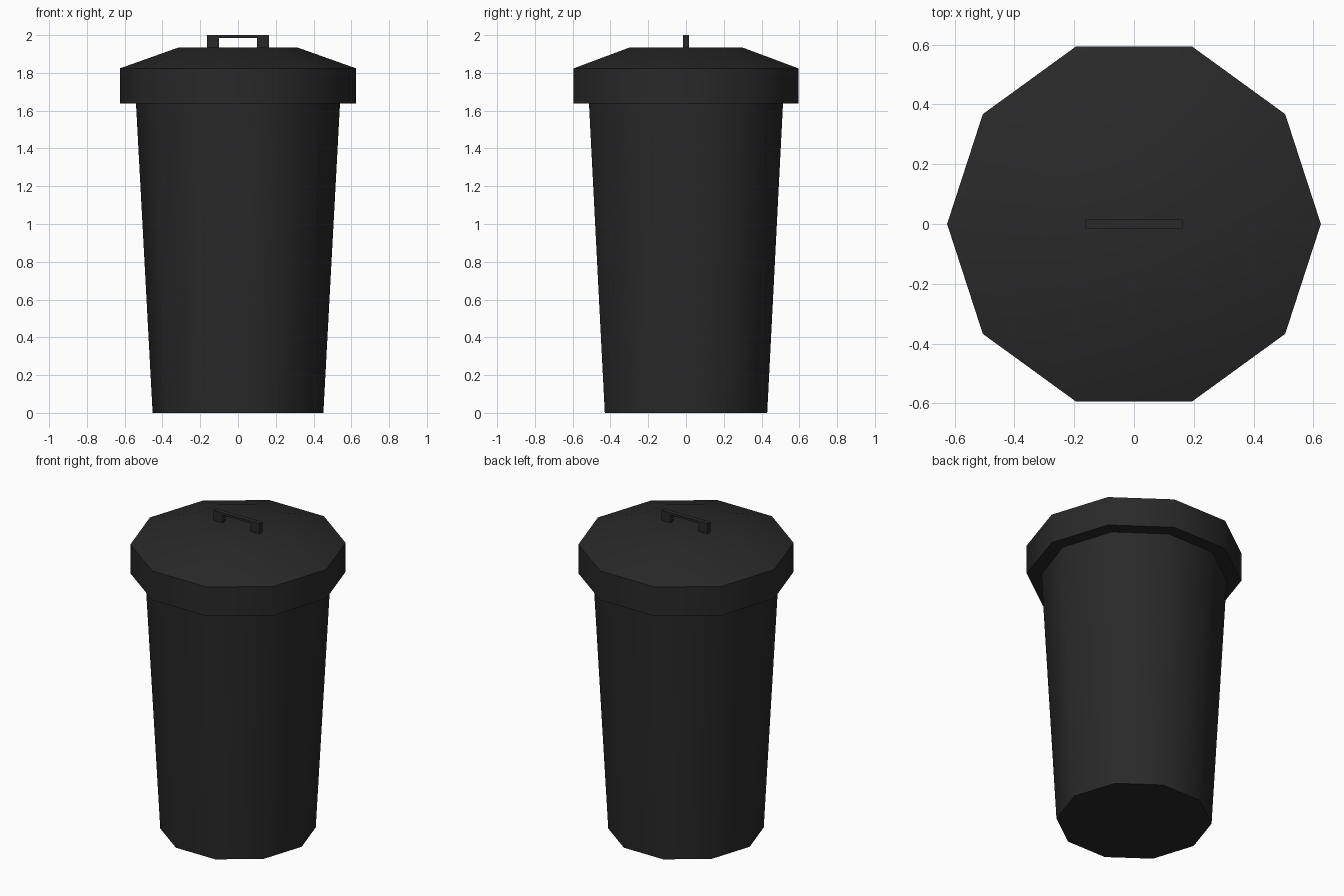
import bpy, bmesh
from math import cos, sin, tau, radians

if "Cube" in bpy.data.objects:
    bpy.data.objects.remove(bpy.data.objects["Cube"])

SIDES = 10

black = bpy.data.materials.new("black_plastic")
black.diffuse_color = (0.022, 0.022, 0.022, 1)
black.use_nodes = True
black.node_tree.nodes["Principled BSDF"].inputs["Base Color"].default_value = black.diffuse_color


def finish(name, bm):
    bmesh.ops.recalc_face_normals(bm, faces=bm.faces)
    mesh = bpy.data.meshes.new(name)
    bm.to_mesh(mesh)
    bm.free()
    mesh.materials.append(black)
    obj = bpy.data.objects.new(name, mesh)
    bpy.context.collection.objects.link(obj)
    return obj


def lathe(name, profile):
    """Closed ten-sided solid from (radius, z) rings, bottom to top."""
    bm = bmesh.new()
    rings = [[bm.verts.new((r * cos(tau * i / SIDES), r * sin(tau * i / SIDES), z))
              for i in range(SIDES)] for r, z in profile]
    for low, high in zip(rings, rings[1:]):
        for i in range(SIDES):
            j = (i + 1) % SIDES
            bm.faces.new((low[i], low[j], high[j], high[i]))
    bm.faces.new(rings[0][::-1])
    bm.faces.new(rings[-1])
    obj = finish(name, bm)
    bpy.ops.object.select_all(action='DESELECT')
    obj.select_set(True)
    bpy.context.view_layer.objects.active = obj
    bpy.ops.object.shade_smooth_by_angle(angle=radians(40))
    return obj


# Tapered bin body
lathe("bin_body", [(0.452, 0), (0.54, 1.637)])

# Overhanging lid: rim, slope and flat top
lathe("lid", [(0.625, 1.637), (0.625, 1.824), (0.313, 1.935)])

# Lid handle: flat U-shaped bracket
half = [(0.0, 1.985), (0.1, 1.985), (0.1, 1.934), (0.163, 1.934), (0.163, 2.0)]
outline = half + [(-x, z) for x, z in reversed(half[1:])]
bm = bmesh.new()
face = bm.faces.new([bm.verts.new((x, -0.015, z)) for x, z in outline])
ext = bmesh.ops.extrude_face_region(bm, geom=[face])
bmesh.ops.translate(bm, vec=(0, 0.03, 0),
                    verts=[g for g in ext["geom"] if isinstance(g, bmesh.types.BMVert)])
finish("lid_handle", bm)
